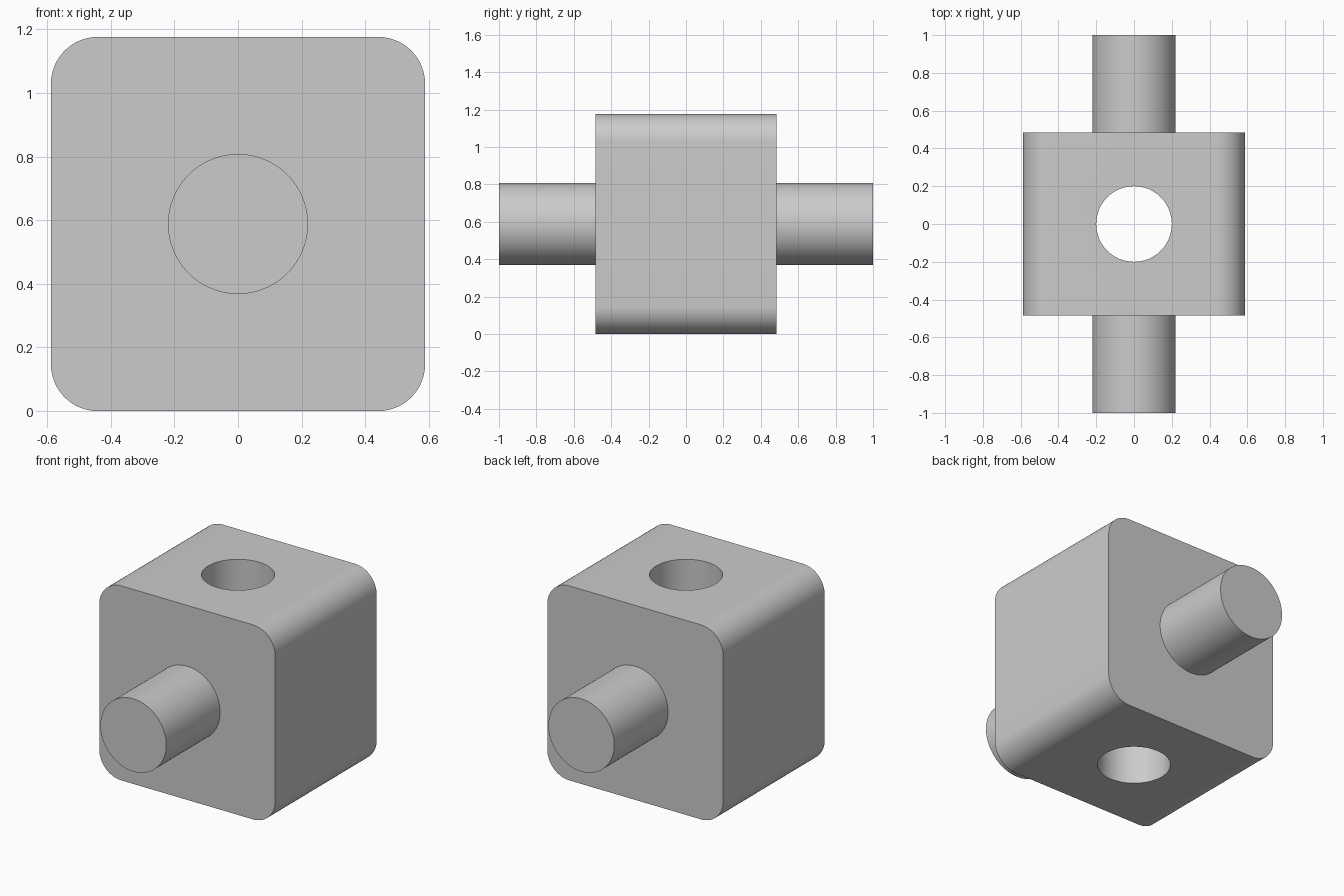
import bpy
import bmesh
from math import radians

HALF = 0.588          # half width and half height of the block
DEPTH = 0.97          # block depth along y
CORNER = 0.147        # radius of the long rounded edges
SHAFT_R = 0.22
BORE_R = 0.2

cube = bpy.data.objects.get("Cube")
if cube:
    bpy.data.objects.remove(cube, do_unlink=True)

grey = bpy.data.materials.new("light_grey")
grey.use_nodes = True
colour = (0.6, 0.6, 0.6, 1)
grey.diffuse_color = colour
grey.node_tree.nodes["Principled BSDF"].inputs["Base Color"].default_value = colour


def cylinder(name, radius, length, rotation=(0, 0, 0)):
    bpy.ops.mesh.primitive_cylinder_add(
        vertices=96, radius=radius, depth=length, location=(0, 0, HALF), rotation=rotation)
    obj = bpy.context.object
    obj.name = name
    obj.data.materials.append(grey)
    return obj


def combine(target, tool, operation):
    mod = target.modifiers.new(tool.name, 'BOOLEAN')
    mod.operation = operation
    mod.solver = 'EXACT'
    mod.object = tool
    bpy.context.view_layer.objects.active = target
    bpy.ops.object.modifier_apply(modifier=mod.name)
    bpy.data.objects.remove(tool, do_unlink=True)


# Block with its four front-to-back edges rounded
bpy.ops.mesh.primitive_cube_add(size=1, location=(0, 0, HALF))
block = bpy.context.object
block.name = "block_with_shaft"
block.data.materials.append(grey)
bm = bmesh.new()
bm.from_mesh(block.data)
bmesh.ops.scale(bm, vec=(2 * HALF, DEPTH, 2 * HALF), verts=bm.verts)
long_edges = [e for e in bm.edges if abs(e.verts[0].co.y - e.verts[1].co.y) > 0.5]
bmesh.ops.bevel(bm, geom=long_edges, offset=CORNER, segments=16, profile=0.5, affect='EDGES')
bm.to_mesh(block.data)
bm.free()

# Shaft through front and back, then the vertical bore
combine(block, cylinder("shaft", SHAFT_R, 2, (radians(90), 0, 0)), 'UNION')
combine(block, cylinder("bore_cutter", BORE_R, 3), 'DIFFERENCE')

# Smooth rounded surfaces, sharp rims
bpy.ops.object.select_all(action='DESELECT')
block.select_set(True)
bpy.context.view_layer.objects.active = block
bpy.ops.object.shade_smooth_by_angle(angle=radians(30))
